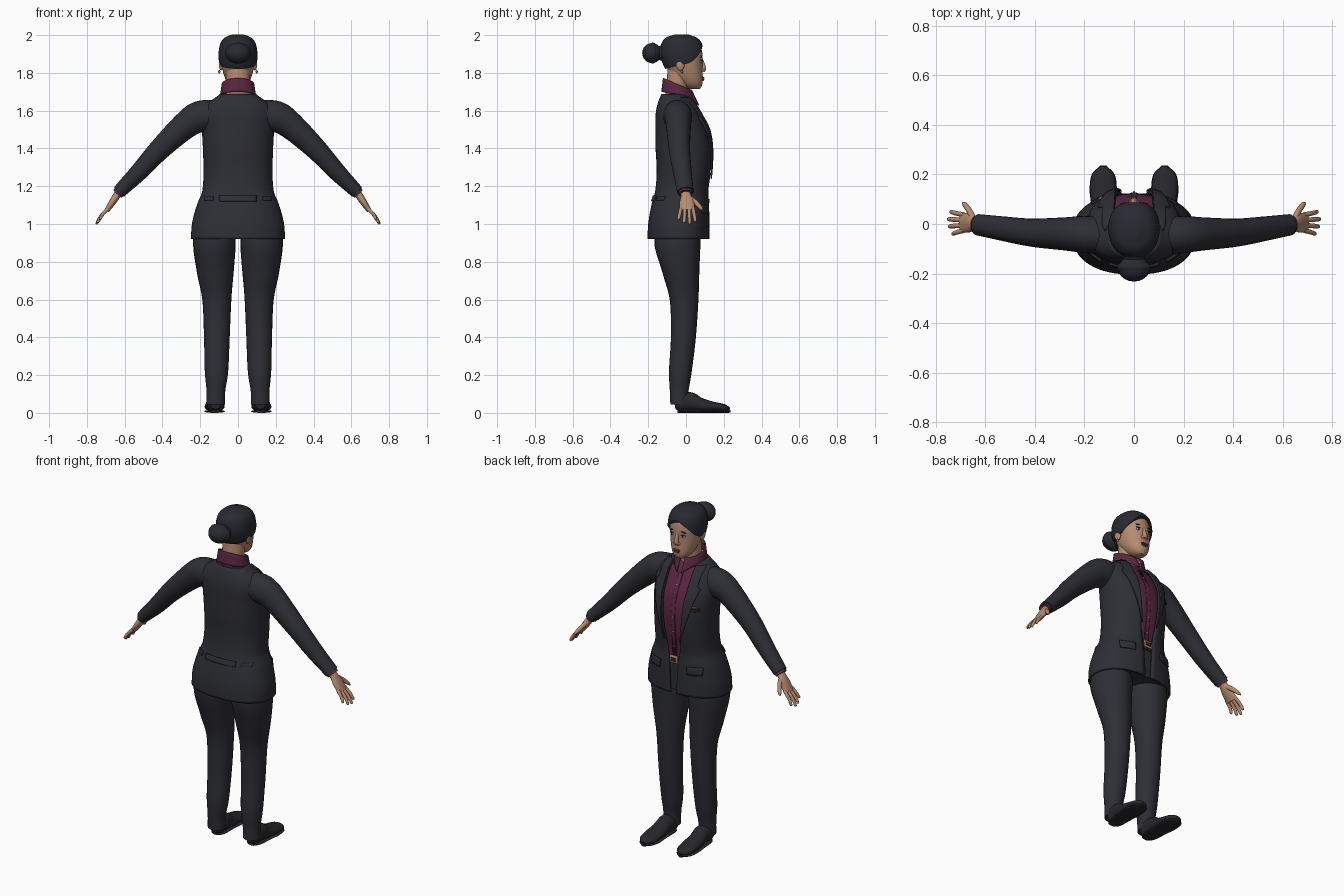
import bpy, bmesh, math
from math import sin, cos, pi
from mathutils import Vector

if "Cube" in bpy.data.objects:
    bpy.data.objects.remove(bpy.data.objects["Cube"])


def material(name, *rgb):
    m = bpy.data.materials.new(name)
    m.use_nodes = True
    m.diffuse_color = (*rgb, 1)
    node = next(n for n in m.node_tree.nodes if n.type == 'BSDF_PRINCIPLED')
    node.inputs["Base Color"].default_value = (*rgb, 1)
    node.inputs["Roughness"].default_value = 0.8
    return m


suit = material("charcoal suit", .027, .028, .036)
hair = material("black hair", .021, .023, .031)
shoe = material("black leather", .02, .02, .025)
shirt = material("plum shirt", .105, .02, .055)
skin = material("skin", .47, .26, .165)
lips = material("dark lips", .14, .04, .045)
brass = material("brass", .38, .2, .11)
white = material("off white", .6, .58, .55)
parts = []


def spline(keys, t):
    """Smooth interpolation of rows whose first entry is the parameter."""
    i = 0
    while i < len(keys) - 2 and t > keys[i + 1][0]:
        i += 1
    a, b = keys[i], keys[i + 1]
    p, n = keys[max(i - 1, 0)], keys[min(i + 2, len(keys) - 1)]
    h = b[0] - a[0]
    s = min(max((t - a[0]) / h, 0), 1)
    out = []
    for k in range(1, len(a)):
        m0 = (b[k] - p[k]) / (b[0] - p[0]) * h
        m1 = (n[k] - a[k]) / (n[0] - a[0]) * h
        d = b[k] - a[k]
        out.append(a[k] + s * (m0 + s * (3 * d - 2 * m0 - m1 + s * (m0 + m1 - 2 * d))))
    return out


def finish(name, bm, mat, thick=0):
    bmesh.ops.recalc_face_normals(bm, faces=bm.faces)
    me = bpy.data.meshes.new(name)
    bm.to_mesh(me)
    bm.free()
    me.materials.append(mat)
    ob = bpy.data.objects.new(name, me)
    bpy.context.collection.objects.link(ob)
    if thick:
        mod = ob.modifiers.new("thickness", 'SOLIDIFY')
        mod.thickness, mod.offset = thick, 0
    parts.append(ob)
    return ob


def sheet(name, f, nu, nv, mat, thick=0, fill=False):
    """Grid surface from f(u, v); matching edges are welded."""
    bm = bmesh.new()
    g = [[bm.verts.new(f(i / nu, j / nv)) for i in range(nu + 1)] for j in range(nv + 1)]
    for j in range(nv):
        for i in range(nu):
            bm.faces.new((g[j][i], g[j][i + 1], g[j + 1][i + 1], g[j + 1][i]))
    bmesh.ops.remove_doubles(bm, verts=bm.verts, dist=1e-5)
    if fill:
        bmesh.ops.holes_fill(bm, edges=bm.edges, sides=0)
    return finish(name, bm, mat, thick)


def tube(name, pts, mat, side=1, ref=(0, 1, 0), nu=24, nv=24, floor=0):
    """Swept ellipse through rows of x, y, z, radius along ref, other radius."""
    keys = [(i, p[0] * side, *p[1:]) for i, p in enumerate(pts)]
    end, ref = len(pts) - 1, Vector(ref)

    def f(u, v):
        x, y, z, a, b = spline(keys, v * end)
        t = Vector(spline(keys, min(v + .01, 1) * end)[:3]) - Vector(spline(keys, max(v - .01, 0) * end)[:3])
        w = t.cross(ref).normalized()
        r = w.cross(t).normalized()
        p = Vector((x, y, z)) + r * a * cos(2 * pi * u) + w * b * sin(2 * pi * u)
        p.z = max(p.z, floor)
        return p
    return sheet(name, f, nu, nv, mat, fill=True)


def ball(name, loc, scale, mat, turn=0):
    bm = bmesh.new()
    bmesh.ops.create_uvsphere(bm, u_segments=20, v_segments=12, radius=1)
    ob = finish(name, bm, mat)
    ob.location, ob.scale, ob.rotation_euler.y = loc, scale, turn
    return ob


def body(keys, p):
    """Stacked superellipse rings: returns surface point and angle-for-x functions."""
    def S(th, z, off=0):
        cy, rx, ry = spline(keys, z)
        q = lambda c: math.copysign(abs(c) ** (2 / p), c)
        return Vector(((rx + off) * q(cos(th)), cy + (ry + off) * q(sin(th)), z))

    def angle(x, z):
        r = min(abs(x) / spline(keys, z)[1], .97) ** (p / 2)
        return math.acos(math.copysign(r, x))
    return S, angle


# Torso surface shared by jacket, shirt and hips
T, t_ang = body([(.92, -.04, .243, .158), (1, -.038, .238, .156), (1.1, -.03, .212, .147),
                 (1.17, -.022, .184, .136), (1.28, -.01, .177, .139), (1.4, -.01, .18, .145),
                 (1.5, -.018, .185, .138), (1.58, -.038, .187, .117), (1.63, -.048, .165, .098),
                 (1.665, -.056, .115, .078), (1.685, -.058, .09, .066)], 2.3)


def gap(z):
    return spline([(.92, .02), (1.12, .033), (1.2, .045), (1.36, .064), (1.6, .078), (1.69, .07)], z)[0]


def jacket(u, v):
    z = .92 + .765 * v
    a = t_ang(gap(z), z)
    return T(pi - a + u * (pi + 2 * a), z)


def ring(z0, z1, off):
    return lambda u, v: T(2 * pi * u, z0 + (z1 - z0) * v, off)


def patch(name, x0, x1, z0, z1, mat, off=.01, back=False):
    """Thin plate that follows the torso."""
    def f(u, v):
        z = z0 + (z1 - z0) * v
        a = t_ang(x0 + (x1 - x0) * u, z)
        return T(-a if back else a, z, off)
    return sheet(name, f, 10, 4, mat, .007)


sheet("jacket", jacket, 64, 56, suit, .012)
sheet("shirt", ring(1.1, 1.685, -.013), 64, 40, shirt, fill=True)
sheet("trouser_hips", ring(.93, 1.12, -.022), 48, 12, suit, fill=True)
sheet("belt", ring(1.105, 1.14, -.009), 64, 2, shoe)
patch("shirt_placket", -.013, .013, 1.14, 1.62, shirt, -.011)
patch("belt_buckle", -.026, .026, 1.1, 1.145, brass, .002)
patch("buckle_inset", -.015, .015, 1.113, 1.132, shoe, .006)
patch("back_waist_tab", -.095, .095, 1.12, 1.15, suit, back=True)
patch("breast_pocket", -.145, -.09, 1.44, 1.455, suit)
patch("chest_badge", -.135, -.095, 1.46, 1.468, brass)
for i in range(5):
    z = 1.2 + .09 * i
    ball(f"shirt_button_{i + 1}", T(pi / 2, z, -.006), (.005, .004, .005), white)

# Shirt collar with points at the open front
def collar(u, v):
    th = pi / 2 + .16 + u * (2 * pi - .32)
    s = sin(th)
    dip = max(s, 0) ** 8 * (1 - v)
    r = 1 - .1 * v
    return Vector((.092 * r * cos(th), -.045 + .082 * r * s + .035 * dip,
                   1.68 - .02 * s - .035 * dip + v * (.06 - .012 * s)))


sheet("shirt_collar", collar, 48, 6, shirt, .007)

for side, word in ((1, "left"), (-1, "right")):
    # Lapel, jacket pocket
    def lapel(u, v):
        z = 1.24 + .43 * v
        w = .062 * min(v / .75, 1) if v < .78 else .045
        return T(t_ang(side * (gap(z) - .003 + w * u), z), z, .012)
    sheet(word + "_lapel", lapel, 8, 28, suit, .008)
    patch(word + "_pocket_flap", side * .085, side * .165, 1.055, 1.1, suit)
    patch(word + "_back_tab", side * .125, side * .17, 1.125, 1.145, suit, back=True)

    # Sleeve, cuff and hand
    tube(word + "_sleeve", [(.1, -.05, 1.575, .075, .08), (.2, -.042, 1.568, .075, .084),
                            (.275, -.04, 1.525, .067, .073), (.41, -.035, 1.4, .057, .058),
                            (.52, -.02, 1.28, .05, .048), (.63, -.003, 1.17, .043, .036)], suit, side)
    tube(word + "_cuff", [(.61, -.005, 1.19, .038, .031), (.638, -.002, 1.16, .037, .03)], shirt, side, nv=2)
    tube(word + "_palm", [(.615, -.004, 1.185, .026, .021), (.642, 0, 1.15, .027, .02),
                          (.665, .004, 1.115, .039, .018), (.695, .006, 1.07, .039, .013)], skin, side)
    for i, (reach, name) in enumerate(((.85, "index"), (1, "middle"), (.93, "ring"), (.72, "little"))):
        y, k = .037 - .021 * i, .5 - .35 * i
        tube(f"{word}_{name}_finger", [(.685, y, 1.085, .01, .01),
                                       (.685 + .042 * reach, y + .014 * k, 1.085 - .045 * reach, .0095, .009),
                                       (.685 + .062 * reach, y + .024 * k, 1.085 - .08 * reach, .008, .007),
                                       (.685 + .065 * reach, y + .025 * k, 1.085 - .086 * reach, .002, .002)],
             skin, side, nu=12, nv=10)
    tube(word + "_thumb", [(.645, .015, 1.14, .013, .014), (.662, .05, 1.115, .012, .013),
                           (.682, .078, 1.085, .01, .01), (.69, .086, 1.073, .003, .003)],
         skin, side, ref=(1, 0, 0), nu=12, nv=10)

    # Trouser leg and shoe
    tube(word + "_trouser_leg", [(.12, -.045, 1, .11, .1), (.125, -.045, .9, .122, .113),
                                 (.12, -.026, .75, .098, .098), (.112, -.01, .6, .076, .077),
                                 (.112, -.014, .4, .066, .068), (.114, -.03, .22, .06, .062),
                                 (.117, -.036, .12, .05, .05), (.118, -.036, .045, .047, .05)], suit, side, nv=40)
    tube(word + "_shoe", [(.119, -.06, .045, .028, .025), (.119, -.03, .05, .046, .048),
                          (.12, .02, .058, .047, .052), (.122, .07, .043, .049, .04),
                          (.124, .14, .033, .053, .027), (.124, .2, .026, .044, .021),
                          (.124, .232, .02, .012, .008)], shoe, side, ref=(1, 0, 0), floor=.008)
    tube(word + "_shoe_sole", [(.12, -.045, .008, .025, .008), (.12, -.015, .008, .044, .008),
                               (.123, .08, .008, .05, .008), (.124, .14, .008, .055, .008),
                               (.124, .2, .008, .046, .008), (.124, .235, .008, .012, .007)],
         shoe, side, ref=(1, 0, 0))

# Head and neck
H, h_ang = body([(1.715, .045, .022, .028), (1.73, .036, .045, .048), (1.76, .02, .064, .069),
                 (1.8, .002, .078, .086), (1.85, -.012, .087, .099), (1.9, -.019, .09, .106),
                 (1.95, -.021, .079, .094), (1.975, -.022, .055, .068), (1.988, -.022, .018, .024)], 2.15)
sheet("head", lambda u, v: H(2 * pi * u, 1.715 + .273 * sin(v * pi / 2)), 48, 36, skin, fill=True)
tube("neck", [(0, -.052, 1.63, .062, .066), (0, -.047, 1.72, .058, .063), (0, -.035, 1.82, .062, .066)], skin)


def on_face(x, z, off=0):
    return H(h_ang(x, z), z, off)


# Face features
tube("nose", [(0, .078, 1.878, .01, .008), (0, .086, 1.85, .01, .012), (0, .094, 1.822, .014, .012),
              (0, .09, 1.808, .016, .008)], skin, ref=(1, 0, 0), nu=16, nv=12)
ball("upper_lip", on_face(0, 1.773), (.023, .008, .005), lips)
ball("lower_lip", on_face(0, 1.764), (.02, .008, .006), lips)
ball("chin", (0, .06, 1.732), (.024, .021, .017), skin)
for s, word in ((1, "left"), (-1, "right")):
    ball(word + "_nostril", (s * .012, .087, 1.812), (.009, .01, .008), skin)
    ball(word + "_eye", on_face(s * .035, 1.858, -.002), (.015, .006, .007), white)
    ball(word + "_iris", on_face(s * .035, 1.858, .002), (.0065, .004, .0065), shoe)
    ball(word + "_eyelid", on_face(s * .035, 1.866), (.017, .006, .003), hair, s * .08)
    ball(word + "_eyebrow", on_face(s * .037, 1.885), (.021, .005, .004), hair, s * .12)
    ball(word + "_ear", (s * .09, -.03, 1.845), (.011, .022, .033), skin)
    ball(word + "_earring", (s * .099, -.022, 1.806), (.006, .006, .009), brass)


# Swept back hair with a bun
def hair_cap(u, v):
    s = sin(2 * pi * u)
    low = 1.85 + .098 * max(s, 0) ** 2 - .025 * max(-s, 0)
    e = sin(v * pi / 2)
    return H(2 * pi * u, low + (1.988 - low) * e, .009) + Vector((0, 0, .012 * e))


sheet("hair_cap", hair_cap, 64, 28, hair, .008, fill=True)
ball("hair_bun", (0, -.18, 1.905), (.064, .052, .053), hair)
ball("hair_bun_base", (0, -.13, 1.905), (.045, .03, .04), hair)


def coil(u, v):
    a, b = 2 * pi * u, 2 * pi * v
    r = .046 + .017 * cos(b)
    return Vector((1.1 * r * cos(a), -.175 + .018 * sin(b), 1.905 + .88 * r * sin(a)))


sheet("hair_bun_coil", coil, 32, 12, hair)

# Smooth shading with crisp edges
bpy.ops.object.select_all(action='DESELECT')
for ob in parts:
    ob.select_set(True)
bpy.context.view_layer.objects.active = parts[0]
bpy.ops.object.shade_smooth_by_angle(angle=math.radians(40))
